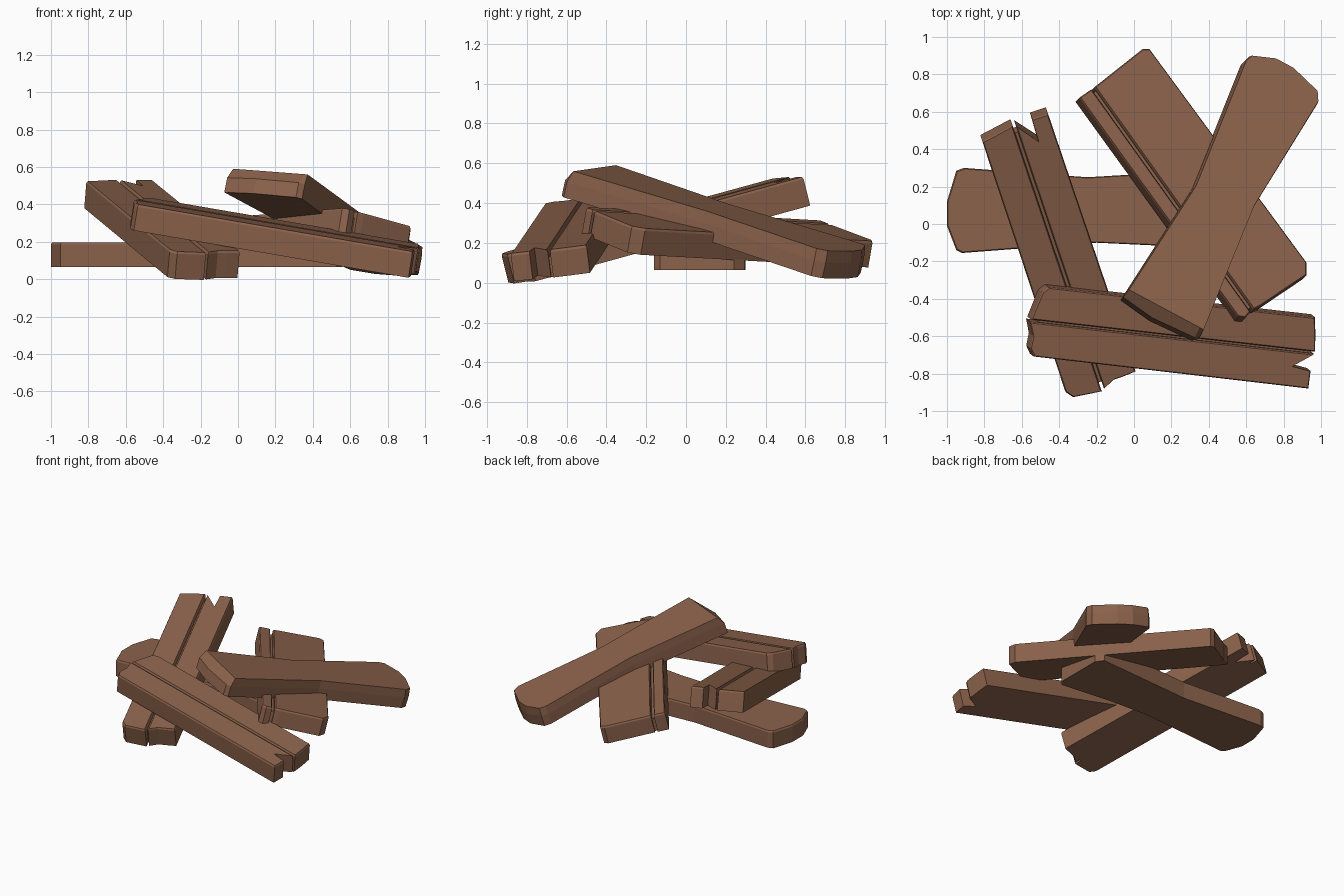
import bpy, bmesh, math
from mathutils import Vector, Matrix

if "Cube" in bpy.data.objects:
    bpy.data.objects.remove(bpy.data.objects["Cube"])

wood = bpy.data.materials.new("brown_wood")
wood.diffuse_color = (0.26, 0.123, 0.071, 1)
wood.use_nodes = True
wood.node_tree.nodes["Principled BSDF"].inputs["Base Color"].default_value = wood.diffuse_color


def add_prism(bm, outline, frame, thick, drop=0.0, bevel=0.006, nose=None):
    """Closed board: outline in (along, across); nose slopes the top of the start end."""
    us = [p[0] for p in outline]
    vs = [p[1] for p in outline]
    cu, cv = (min(us) + max(us)) / 2, (min(vs) + max(vs)) / 2
    hu, hv = (max(us) - min(us)) / 2, (max(vs) - min(vs)) / 2
    rows = [(-thick, 0.0), (-drop - (0.06 if nose else 0.012), 0.0), (-drop, bevel)]
    rings = []
    for k, (h, d) in enumerate(rows):
        ring = []
        for u, v in outline:
            uu = cu + (u - cu) * (1 - d / hu)
            vv = cv + (v - cv) * (1 - min(d / hv, 0.5))
            if nose and k == 2:
                uu = max(uu, nose)
            ring.append(bm.verts.new(frame @ Vector((uu, vv, h))))
        rings.append(ring)
    n = len(outline)
    for a, b in zip(rings, rings[1:]):
        for i in range(n):
            j = (i + 1) % n
            bm.faces.new((a[i], a[j], b[j], b[i]))
    bm.faces.new(list(reversed(rings[0])))
    bm.faces.new(rings[-1])


def plank(name, start, end, roll, thick, strips, groove=None, half_gap=0.01, nose=None):
    """Board whose top centre line runs from start to end."""
    p0, p1 = Vector(start), Vector(end)
    u = (p1 - p0).normalized()
    v = Matrix.Rotation(math.radians(roll), 3, u) @ Vector((0, 0, 1)).cross(u).normalized()
    n = u.cross(v)
    frame = Matrix.Translation(p0) @ Matrix((u, v, n)).transposed().to_4x4()
    bm = bmesh.new()
    for s in strips:
        add_prism(bm, s, frame, thick, nose=nose)
    # sunken core that closes the bottom of the groove
    if groove is not None:
        L = (p1 - p0).length
        a, b = groove - half_gap, groove + half_gap
        core = [(0.02, a), (L - 0.02, a), (L - 0.02, b), (0.02, b)]
        add_prism(bm, core, frame, thick, drop=0.035, bevel=0.0)
    bmesh.ops.recalc_face_normals(bm, faces=bm.faces)
    me = bpy.data.meshes.new(name)
    bm.to_mesh(me)
    bm.free()
    me.materials.append(wood)
    bpy.context.collection.objects.link(bpy.data.objects.new(name, me))


# Bottom board, lying flat, slightly waisted
plank("bottom_plank", (-1.0, 0.07, 0.197), (0.55, 0.07, 0.197), 0, 0.132, [
    [(0, -0.08), (0.05, -0.21), (0.08, -0.225), (0.8, -0.17), (1.12, -0.185),
     (1.53, -0.23), (1.56, -0.2), (1.56, 0.17), (1.52, 0.225), (1.0, 0.195),
     (0.75, 0.18), (0.09, 0.23), (0.05, 0.215), (0, 0.05)]])

# Left board, steeply leaning, split down the middle
plank("left_plank", (-0.63, 0.5, 0.525), (-0.17, -0.87, 0.148), 0, 0.15, [
    [(0, -0.19), (1.46, -0.195), (1.5, -0.165), (1.52, -0.01), (-0.03, -0.01)],
    [(-0.02, 0.006), (1.51, 0.006), (1.48, 0.07), (1.48, 0.12), (1.475, 0.195),
     (-0.03, 0.19), (-0.03, 0.10), (0.095, 0.095)]], groove=0)

# Front board, split, with a chipped right end
plank("front_plank", (-0.53, -0.52, 0.422), (0.97, -0.69, 0.165), 6, 0.142, [
    [(-0.025, -0.006), (0.0, -0.08), (-0.005, -0.15), (0.02, -0.19), (1.52, -0.195),
     (1.52, -0.10), (1.42, -0.085), (1.525, -0.006)],
    [(-0.02, 0.006), (1.53, 0.006), (1.52, 0.1), (1.505, 0.19), (0.05, 0.19),
     (0.02, 0.16)]], groove=0)

# Back board, rolled sideways, split close to its raised edge
plank("back_plank", (-0.1, 0.81, 0.26), (0.75, -0.38, 0.33), -13, 0.135, [
    [(0.0, -0.24), (1.45, -0.23), (1.475, -0.2), (1.465, -0.158), (0.0, -0.158)],
    [(0.0, -0.138), (1.465, -0.138), (1.47, -0.1), (1.475, 0.21), (1.42, 0.25),
     (0.0, 0.23), (-0.02, 0.2)]], groove=-0.148, half_gap=0.012)

# Top board, narrow in the middle, resting over the pile
plank("top_plank", (0.16, -0.5, 0.587), (0.82, 0.79, 0.175), 4, 0.142, [
    [(0.01, 0.24), (-0.015, 0.05), (0.0, -0.2), (0.025, -0.225), (0.79, -0.162),
     (1.47, -0.215), (1.52, -0.185), (1.57, -0.01), (1.57, 0.1), (1.52, 0.225),
     (1.475, 0.24), (0.73, 0.172)]], nose=0.045)
